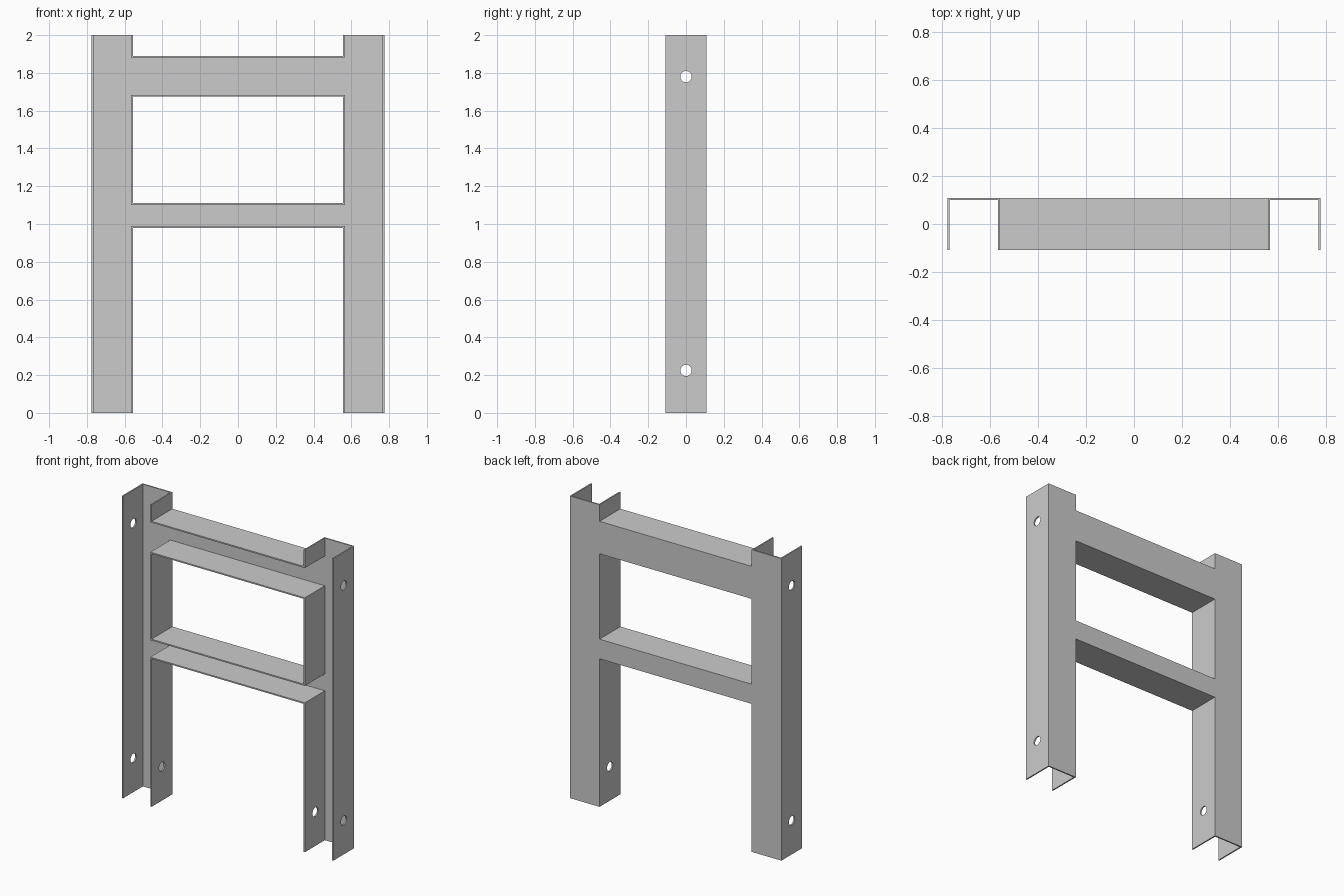
import bpy, bmesh
from math import pi
from mathutils import Matrix, Vector

if "Cube" in bpy.data.objects:
    bpy.data.objects.remove(bpy.data.objects["Cube"])

T = 0.009                    # sheet thickness
D = 0.109                    # half depth
X_IN, X_OUT = 0.557, 0.775   # post inner and outer faces
RAILS = {"upper_rail": (1.675, 1.89), "lower_rail": (0.98, 1.11)}
HOLES = (0.225, 1.78)


def channel(name, a, b, length, place):
    """U channel, open towards -y: spans a..b, extruded along local z."""
    pts = [(a, -D), (a + T, -D), (a + T, D - T), (b - T, D - T),
           (b - T, -D), (b, -D), (b, D), (a, D)]
    bm = bmesh.new()
    face = bm.faces.new([bm.verts.new((x, y, 0)) for x, y in pts])
    ext = bmesh.ops.extrude_face_region(bm, geom=[face])["geom"]
    verts = [v for v in ext if isinstance(v, bmesh.types.BMVert)]
    bmesh.ops.translate(bm, verts=verts, vec=(0, 0, length))
    bm.transform(place)
    bmesh.ops.recalc_face_normals(bm, faces=bm.faces)
    return finish(bm, name)


def finish(bm, name):
    mesh = bpy.data.meshes.new(name)
    bm.to_mesh(mesh)
    bm.free()
    obj = bpy.data.objects.new(name, mesh)
    bpy.context.collection.objects.link(obj)
    return obj


def cut(target, bm):
    """Subtract a temporary solid from the target."""
    cutter = finish(bm, "cutter")
    cutter.hide_render = True
    mod = target.modifiers.new("cut", 'BOOLEAN')
    mod.operation, mod.solver, mod.object = 'DIFFERENCE', 'EXACT', cutter
    bpy.context.view_layer.objects.active = target
    bpy.ops.object.modifier_apply(modifier=mod.name)
    bpy.data.objects.remove(cutter)


# Right post
post = channel("posts", X_IN, X_OUT, 2, Matrix.Identity(4))

# Bolt holes through both flanges
for z in HOLES:
    bm = bmesh.new()
    bmesh.ops.create_cone(
        bm, cap_ends=True, segments=32, radius1=0.03, radius2=0.03, depth=0.5,
        matrix=Matrix.Translation((0.666, 0, z)) @ Matrix.Rotation(pi / 2, 4, 'Y'))
    cut(post, bm)

# Inner flange openings where the rails run into the post
for z0, z1 in RAILS.values():
    y0, y1 = -D - 0.05, D - T
    size = Vector((0.04, y1 - y0, z1 - z0 - 2 * T))
    bm = bmesh.new()
    bmesh.ops.create_cube(
        bm, size=1, matrix=Matrix.Translation((X_IN, (y0 + y1) / 2, (z0 + z1) / 2))
        @ Matrix.Diagonal(size.to_4d()))
    cut(post, bm)

# Left post by mirroring
mirror = post.modifiers.new("mirror", 'MIRROR')
mirror.use_mirror_merge = False
bpy.context.view_layer.objects.active = post
bpy.ops.object.modifier_apply(modifier=mirror.name)

# Cross rails: profile x becomes z, extrusion runs along x
lay_down = Matrix(((0, 0, 1, -X_IN), (0, 1, 0, 0), (1, 0, 0, 0), (0, 0, 0, 1)))
for name, (z0, z1) in RAILS.items():
    channel(name, z0, z1, 2 * X_IN, lay_down)
